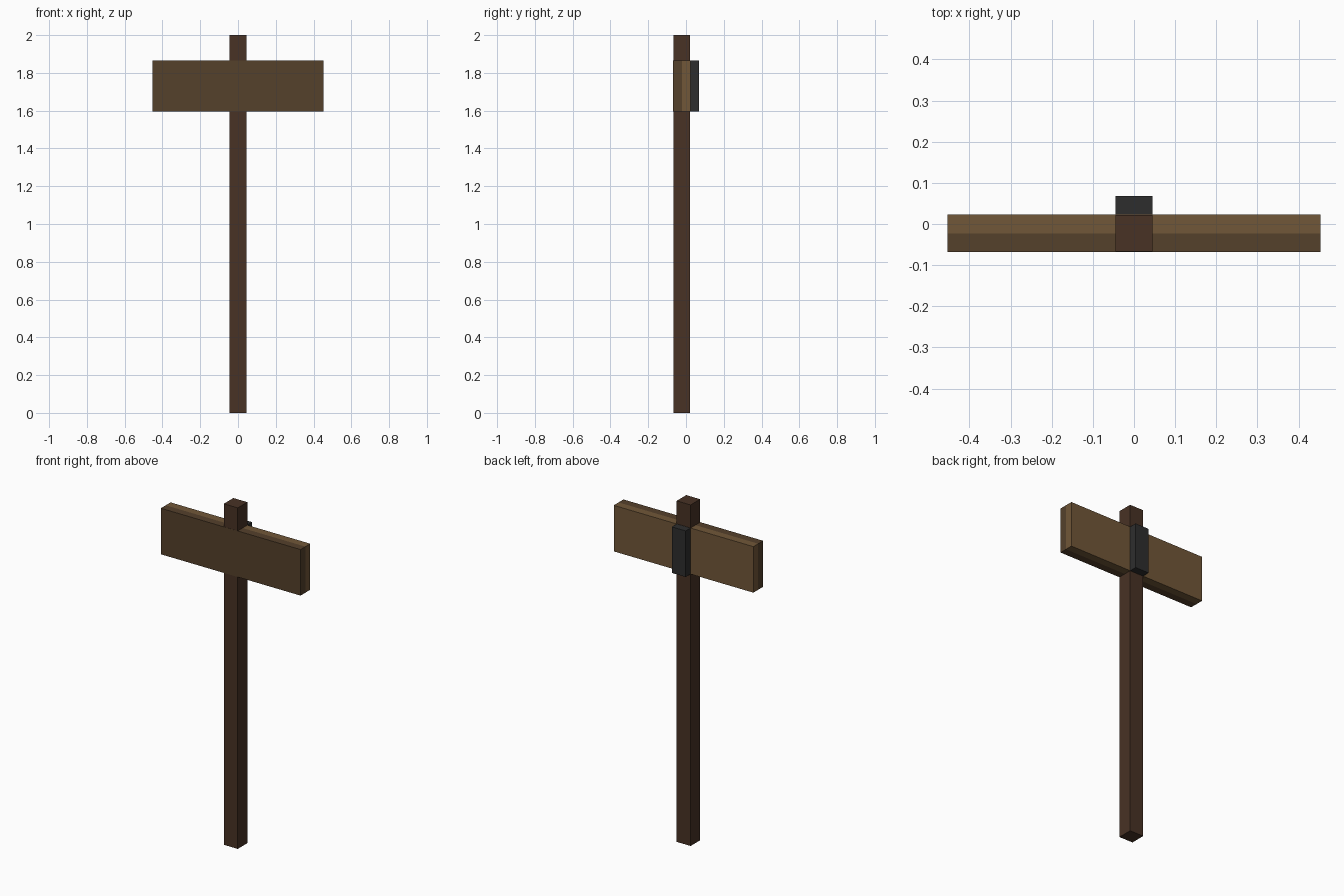
import bpy, bmesh

if "Cube" in bpy.data.objects:
    bpy.data.objects.remove(bpy.data.objects["Cube"])

U = 0.045  # base unit of the design
H = 0.135  # half height of the sign board
ZB = 1.73  # centre height of the sign board


def material(name, rgb):
    m = bpy.data.materials.new(name)
    m.diffuse_color = (*rgb, 1)
    m.use_nodes = True
    m.node_tree.nodes["Principled BSDF"].inputs["Base Color"].default_value = m.diffuse_color
    return m


def box(name, lo, hi, mats, split_y=None):
    """Axis-aligned box; faces in front of split_y take the second material."""
    bm = bmesh.new()
    bmesh.ops.create_cube(bm, size=1)
    for v in bm.verts:
        v.co = [lo[i] + (v.co[i] + 0.5) * (hi[i] - lo[i]) for i in range(3)]
    if split_y is not None:
        bmesh.ops.bisect_plane(bm, geom=bm.verts[:] + bm.edges[:] + bm.faces[:],
                               plane_co=(0, split_y, 0), plane_no=(0, 1, 0))
        for f in bm.faces:
            f.material_index = int(f.calc_center_median().y < split_y)
    me = bpy.data.meshes.new(name)
    bm.to_mesh(me)
    bm.free()
    for m in mats:
        me.materials.append(m)
    ob = bpy.data.objects.new(name, me)
    bpy.context.collection.objects.link(ob)
    return ob


post_wood = material("post_wood", (0.065, 0.032, 0.018))
light_wood = material("light_wood", (0.165, 0.095, 0.04))
dark_wood = material("dark_wood", (0.09, 0.052, 0.024))
iron = material("iron", (0.027, 0.027, 0.027))

# Upright post, a hair inside the board faces so the board shows in front
box("post", (-U, -1.48 * U, 0), (U, 0.48 * U, 2), [post_wood])

# Sign board: pale back half, dark front half
box("sign_board", (-0.453, -1.5 * U, ZB - H), (0.453, 0.5 * U, ZB + H),
    [light_wood, dark_wood], split_y=-0.5 * U)

# Iron bracket clamped behind the board
box("back_bracket", (-U, 0.5 * U, ZB - H), (U, 1.5 * U, ZB + H), [iron])
